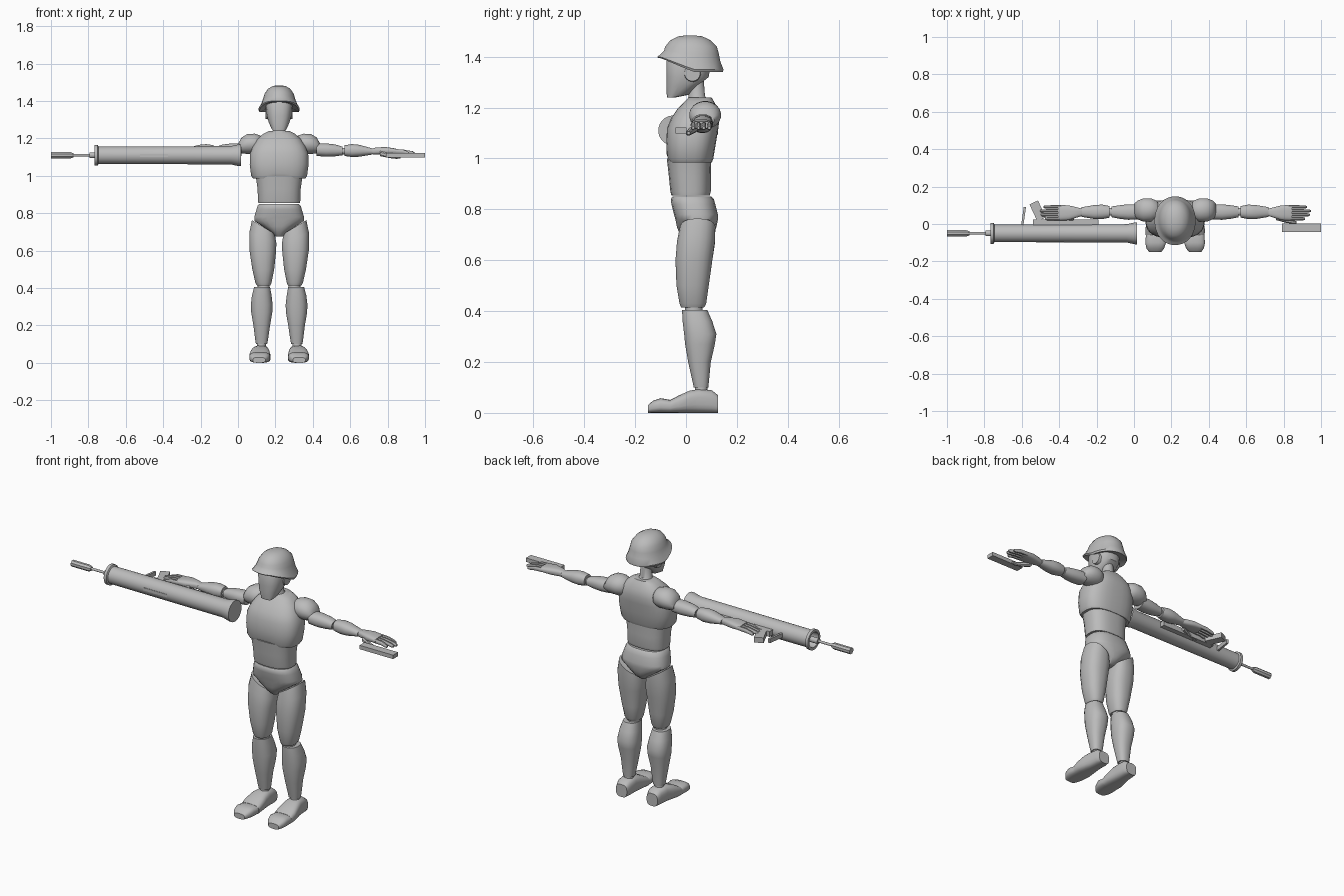
import bpy
import bmesh
from math import sin, cos, pi, radians, copysign
from mathutils import Matrix, Vector

if "Cube" in bpy.data.objects:
    bpy.data.objects.remove(bpy.data.objects["Cube"])

UNIT = 0.01        # all sizes below are in hundredths
BODY_X = 22        # the figure stands off centre
AXES = {"x": (0, 1, 2), "y": (1, 0, 2), "z": (2, 0, 1)}

grey = bpy.data.materials.new("plain grey")
grey.use_nodes = True
grey.diffuse_color = (0.5, 0.5, 0.5, 1)
grey.node_tree.nodes["Principled BSDF"].inputs["Base Color"].default_value = grey.diffuse_color


def finish(name, bm, smooth_angle=40):
    """Turn a bmesh into a shaded object."""
    bmesh.ops.recalc_face_normals(bm, faces=bm.faces)
    bmesh.ops.scale(bm, verts=bm.verts, vec=(UNIT, UNIT, UNIT))
    mesh = bpy.data.meshes.new(name)
    bm.to_mesh(mesh)
    bm.free()
    mesh.materials.append(grey)
    mesh.shade_smooth()
    mesh.set_sharp_from_angle(angle=radians(smooth_angle))
    obj = bpy.data.objects.new(name, mesh)
    bpy.context.collection.objects.link(obj)
    return obj


def loft(name, axis, rings, power=2.4, sides=20, warp=None, side=1, origin=BODY_X, smooth=40):
    """Skin rounded rings: (position, min a, max a, min b, max b)."""
    bm = bmesh.new()
    main, first, second = AXES[axis]
    loops = []
    for position, a0, a1, b0, b1 in rings:
        loop = []
        for i in range(sides):
            angle = 2 * pi * (i + 0.5) / sides
            c, s = cos(angle), sin(angle)
            co = Vector()
            co[main] = position
            co[first] = (a0 + a1) / 2 + (a1 - a0) / 2 * copysign(abs(c) ** (2 / power), c)
            co[second] = (b0 + b1) / 2 + (b1 - b0) / 2 * copysign(abs(s) ** (2 / power), s)
            if warp:
                warp(co)
            co.x = co.x * side + origin
            loop.append(bm.verts.new(co))
        loops.append(loop)
    for low, high in zip(loops, loops[1:]):
        for i in range(sides):
            j = (i + 1) % sides
            bm.faces.new((low[i], low[j], high[j], high[i]))
    bm.faces.new(loops[0])
    bm.faces.new(loops[-1])
    return finish(name, bm, smooth)


def core(name, rings, **options):
    """Symmetric upright loft: (height, half width, front, back)."""
    return loft(name, "z", [(z, -w, w, f, b) for z, w, f, b in rings], **options)


def block(name, centre, size, turn=0):
    bm = bmesh.new()
    matrix = Matrix.Translation(centre) @ Matrix.Rotation(radians(turn), 4, "Z") @ Matrix.Diagonal((*size, 1))
    bmesh.ops.create_cube(bm, size=1, matrix=matrix)
    return finish(name, bm, 20)


def tube(name, profile, centre=(-5, 111), sides=28):
    """Turned part along x: (position, radius)."""
    y, z = centre
    rings = [(x, y - r, y + r, z - r, z + r) for x, r in profile]
    return loft(name, "x", rings, power=2, sides=sides, origin=0)


# Helmet with a brow that lifts at the front
def lift_brow(co):
    low = max(0, min(1, (144 - co.z) / 10))
    front = max(0, min(1, (3 - co.y) / 13))
    co.z += 5.5 * low * front


core("helmet", [(136, 7, -7, 9), (134, 10.5, -11, 14.6), (135, 11, -11.3, 14.8), (138, 9.6, -9.8, 13.6),
                (141, 8.6, -8.7, 13), (144, 7.8, -8.2, 12.2), (146.5, 6, -6.2, 9.6), (148, 3.5, -3, 6.5),
                (148.4, 1, 0, 3)], power=2.1, sides=28, warp=lift_brow)

# Head and neck
core("head", [(124, 3.2, -7.4, -4), (125, 4, -7.6, 1), (128.5, 5.6, -7.8, 4.5), (132, 6.6, -7.8, 9),
              (138, 7.2, -7.8, 10), (142, 6, -6, 10)], power=2.6)
core("neck", [(120, 6, -1, 11), (123, 4.2, 0.5, 9), (124.5, 3.2, 1, 7.5), (131, 3, 1, 7)], power=2)


# Torso
def arch_hem(co):
    if co.z < 101:
        co.z += 2 * max(0, 1 - abs(co.x) / 9) * (co.y < 0)


core("chest", [(98.5, 14, -7, 10.2), (100, 15, -7.6, 10.8), (106, 15.8, -7.8, 11.8), (112, 15.6, -7.5, 12.8),
               (116, 14, -5.8, 13.2), (119.5, 11.8, -3.4, 12.5), (122.5, 8.5, -0.5, 11), (124, 5.5, 1, 10)],
     power=2.7, sides=28, warp=arch_hem)
core("waist", [(85.5, 11.2, -5.8, 9.4), (87, 11.4, -6.2, 9.8), (93, 11.6, -6.8, 9.8), (100, 12.6, -7.6, 10)],
     power=2.6, sides=24)
core("pelvis", [(67.5, 2, 0, 8), (70, 4.5, -2.4, 11), (73, 9, -3.6, 12), (76, 13.4, -4.2, 12.6),
                (78, 13.4, -4.8, 12.6), (82, 12.2, -5.8, 11.6), (84, 11.6, -6, 11), (85, 10.6, -5.4, 10)],
     power=2.5, sides=24)


def slant_hip(co):
    high = max(0, min(1, (co.z - 58) / 14))
    co.z += (co.x - 9) * 0.6 * high


for side, word in ((1, "left"), (-1, "right")):
    def limb(part, axis, rings, **options):
        loft(f"{word}_{part}", axis, rings, side=side, **options)

    # Leg
    limb("thigh", "z", [(41.5, 4.6, 12, -2, 7.2), (43, 4, 12.8, -2.6, 8), (50, 2.6, 14.4, -3.8, 9),
                        (60, 1.6, 16, -4.2, 10.4), (67, 1.4, 16, -3.6, 11.4), (73, 2.4, 14.6, -2.4, 11.6)],
         warp=slant_hip)
    limb("knee", "z", [(39, 5, 11.5, -0.5, 6.5), (43, 5, 11.5, -0.5, 6.5)], power=2)
    limb("shin", "z", [(10, 6.4, 12.4, 3, 8.8), (12, 6, 12.8, 2.6, 9), (20, 4.8, 13.8, 0.8, 9.8),
                       (27, 3.6, 15, -0.4, 11.4), (31, 3.4, 15.2, -0.8, 12), (36, 4, 14.6, -1.4, 10.4),
                       (40.5, 4.8, 13.4, -1.6, 8.4)])
    limb("ankle", "z", [(7, 7, 12, 3.5, 8.5), (11, 7, 12, 3.5, 8.5)], power=2)

    # Foot with a separate toe cap
    limb("foot", "y", [(-6, 4.6, 15.8, 0, 5.2), (-3, 4.6, 16, 0, 6.8), (1.5, 5, 15.2, 0, 8.8),
                       (5, 5.4, 14.2, 0, 9.4), (10, 5.4, 13.8, 0, 9), (12.6, 6.2, 13, 0, 7)], power=3)
    limb("toe_cap", "y", [(-15, 7.4, 14, 0, 3), (-13, 5.8, 15.4, 0, 4.8), (-10, 4.8, 16, 0, 5.8),
                          (-5.4, 4.8, 15.6, 0, 5)], power=3)

    # Jaw disc
    limb("jaw_disc", "x", [(5, -1, 6, 130, 137), (7.2, -0.6, 5.6, 130.4, 136.6)], power=2)

    # Arm
    limb("shoulder", "x", [(8.5, 4.5, 10.5, 114, 120), (10, 2.4, 12.6, 112.4, 121.6),
                           (13, 1.2, 13.8, 111.6, 122.6), (17, 1.2, 13.8, 111.6, 122.4),
                           (20, 2.4, 12.6, 112, 120.6), (21.8, 4, 11, 112.6, 117.5)], power=2)
    limb("upper_arm", "x", [(20, 2.4, 10.6, 110.6, 117.4), (25, 2.2, 10.6, 110.2, 117.4),
                            (30, 2.8, 10, 110.4, 116.8), (34, 3.6, 9.4, 111, 115.6)], power=2.3)
    limb("elbow", "x", [(33, 4.4, 8.6, 111.4, 115), (36.5, 4.4, 8.6, 111.4, 115)], power=2)
    limb("forearm", "x", [(35, 3.4, 9.6, 110.6, 116.4), (39, 2.6, 10.4, 110, 117), (43, 2.6, 10.2, 110.2, 116.6),
                          (50, 3.8, 9, 111.4, 114.6)], power=2.3)
    limb("palm", "x", [(49, 4.6, 8, 111.6, 114.4), (52, 3.6, 8.8, 111.4, 115.2), (57, 2, 10, 111.4, 115.4),
                       (62.5, 1.8, 10.2, 111.8, 114.6)], power=2.8)
    for finger, tip in enumerate((69.5, 72, 72.5, 70.5)):
        y = 1.9 + finger * 2.1
        limb(f"finger_{finger + 1}", "x", [(61, y, y + 1.9, 112, 114.4), (66, y, y + 1.9, 111.8, 114.2),
                                           (tip - 1, y, y + 1.8, 111.2, 113.2),
                                           (tip, y + 0.4, y + 1.4, 111.4, 112.6)], sides=8)
    limb("thumb", "x", [(54, 2, 5, 110.4, 113.4), (59, 0.6, 3, 109.4, 112), (63, 0, 2, 109, 111),
                        (65, 0.4, 1.6, 109.4, 110.6)], sides=8)

# Launcher tube, open at the rear
tube("launcher_tube", [(1.6, 5.9), (0.6, 5.9), (-4, 4.9), (-74.6, 4.7), (-75, 5.6), (-76.6, 5.6),
                       (-76.6, 4.2), (-58, 4)])
tube("rocket_rod", [(-58, 1.6), (-79.5, 1.6), (-79.5, 0.7), (-89, 0.7)], sides=12)
tube("rocket_tail", [(-88, 1.2), (-89.5, 1.8), (-100, 1.8)], sides=8)

# Launcher fittings
block("launcher_rail", (-36.5, 0, 111), (35, 5, 3))
block("front_rail", (-45, -9.4, 111), (15, 1, 1.6))
block("launcher_grip", (-51.5, 7, 111), (5, 10, 3), 25)
block("launcher_trigger", (-59, 4.4, 111), (1.2, 9.6, 2.4), -8)

# Slim block held in the left hand
block("hand_block", (89.5, -2, 111), (21, 4.4, 2.2))
